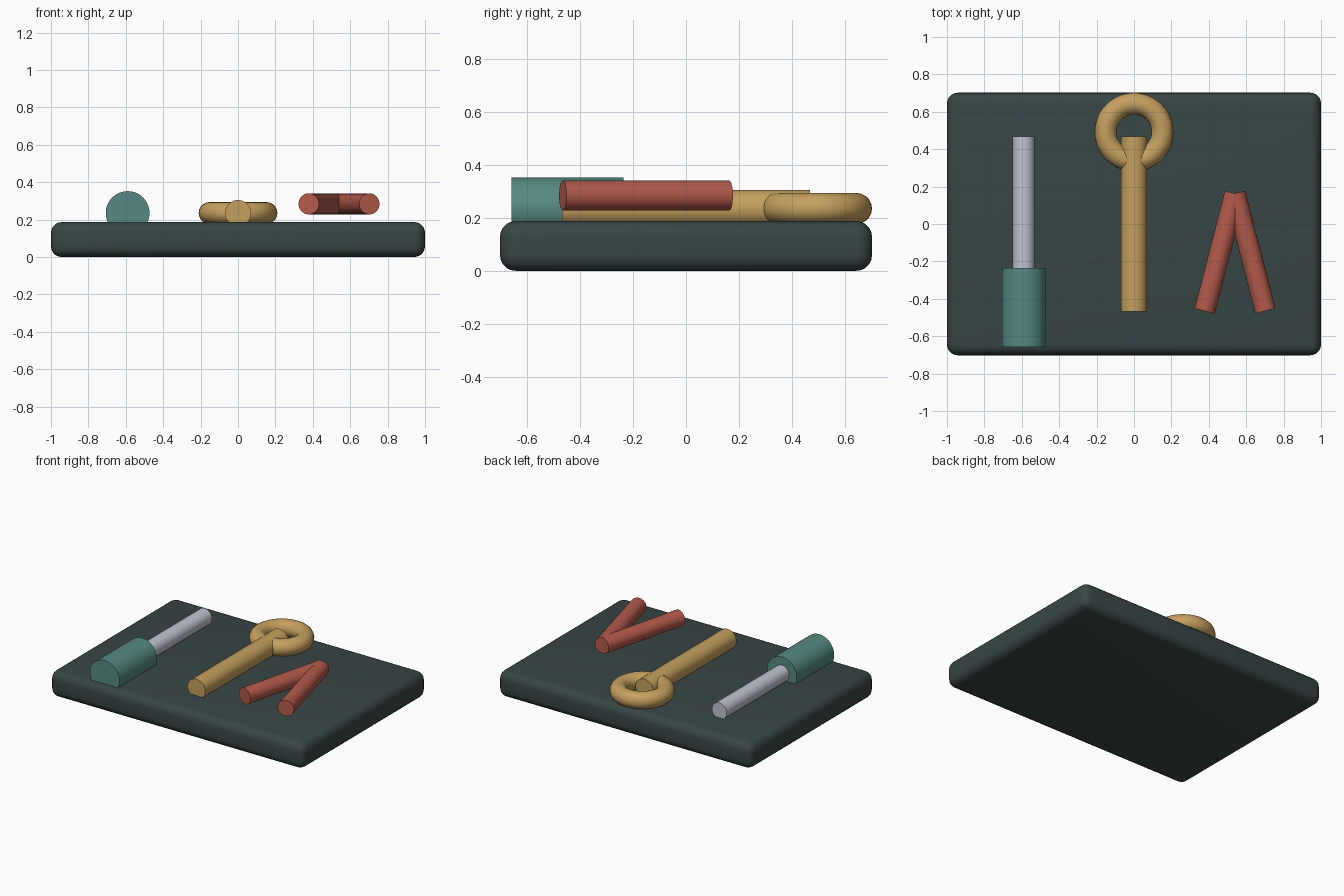
import bpy, math
from mathutils import Vector

if "Cube" in bpy.data.objects:
    bpy.data.objects.remove(bpy.data.objects["Cube"])


def material(name, rgb):
    m = bpy.data.materials.new(name)
    m.diffuse_color = (*rgb, 1)
    m.use_nodes = True
    m.node_tree.nodes["Principled BSDF"].inputs["Base Color"].default_value = m.diffuse_color
    return m


slate = material("dark_slate", (0.040, 0.061, 0.061))
teal = material("teal", (0.093, 0.254, 0.223))
steel = material("steel", (0.527, 0.558, 0.623))
brass = material("brass", (0.565, 0.352, 0.114))
red = material("brick_red", (0.456, 0.102, 0.070))


def finish(name, mat):
    ob = bpy.context.object
    ob.name = name
    ob.data.materials.append(mat)
    bpy.ops.object.shade_smooth_by_angle(angle=math.radians(35))
    return ob


def rod(name, start, end, radius, mat):
    """Round bar between two points."""
    a, b = Vector(start), Vector(end)
    d = b - a
    bpy.ops.mesh.primitive_cylinder_add(
        vertices=48, radius=radius, depth=d.length, location=(a + b) / 2,
        rotation=d.to_track_quat('Z', 'Y').to_euler())
    return finish(name, mat)


# Tray: rounded slab
bpy.ops.mesh.primitive_cube_add(size=1, location=(0, 0, 0.0935))
tray = bpy.context.object
tray.scale = (2, 1.404, 0.187)
bpy.ops.object.transform_apply(location=False, rotation=False, scale=True)
bevel = tray.modifiers.new("rounded_edges", 'BEVEL')
bevel.width = 0.058
bevel.segments = 5
bpy.ops.object.modifier_apply(modifier=bevel.name)
finish("tray", slate)

Z = 0.235  # height of the tool axes

# Screwdriver
rod("screwdriver_shaft", (-0.59, -0.468, Z), (-0.59, 0.468, Z), 0.0585, steel)
rod("screwdriver_handle", (-0.59, -0.658, Z), (-0.59, -0.236, Z), 0.117, teal)

# Ring wrench
rod("wrench_handle", (0, -0.468, Z), (0, 0.468, Z), 0.07, brass)
bpy.ops.mesh.primitive_torus_add(
    major_radius=0.152, minor_radius=0.0585, major_segments=48,
    minor_segments=20, location=(0, 0.4915, Z))
finish("wrench_ring", brass)

# Pliers: two mirrored arms meeting at the tip
for side, name in ((-1, "left"), (1, "right")):
    rod(f"pliers_arm_{name}", (0.54 + side * 0.162, -0.465, 0.284),
        (0.54, 0.163, 0.284), 0.0562, red)
